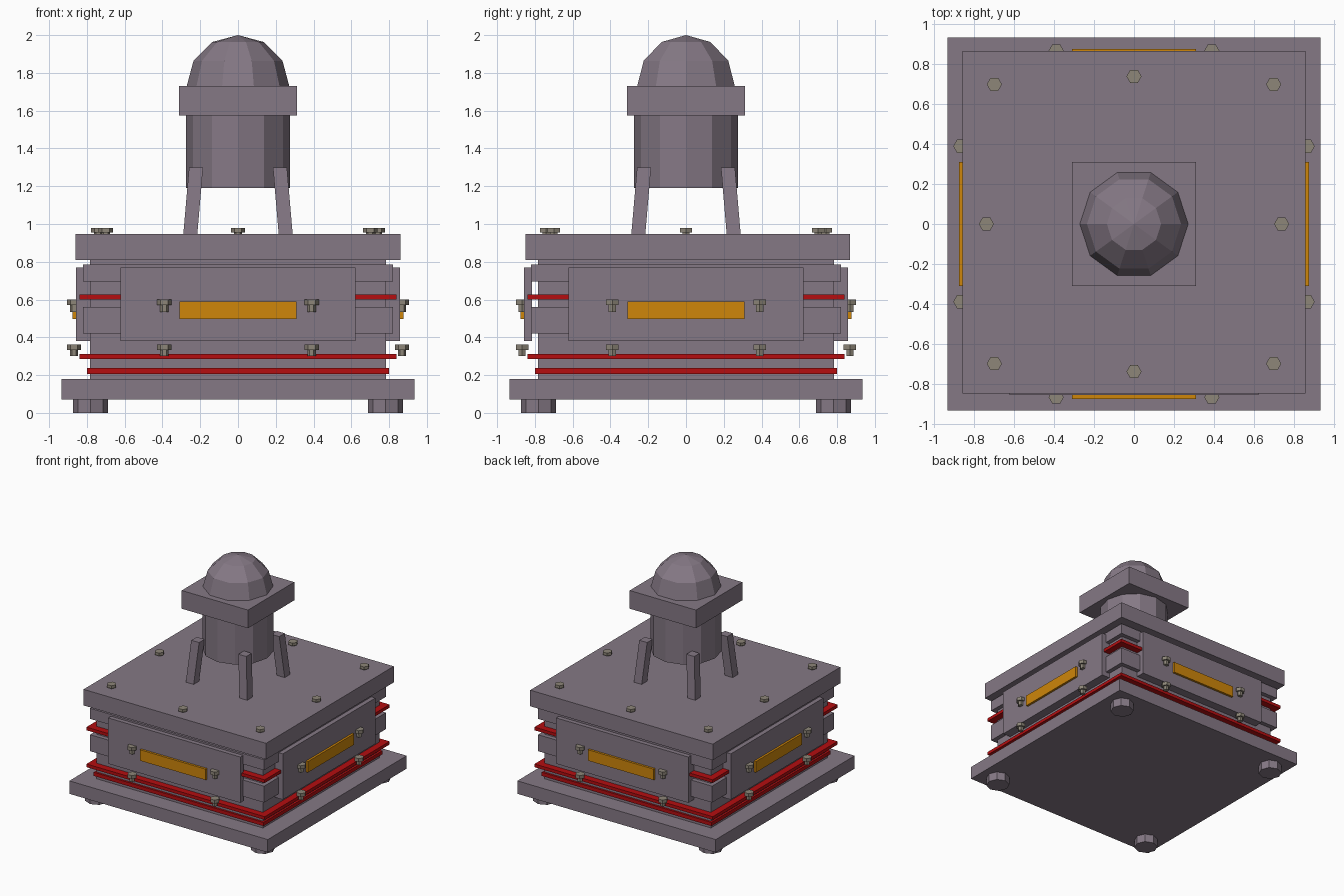
import bpy, bmesh, math
from mathutils import Vector

if "Cube" in bpy.data.objects:
    bpy.data.objects.remove(bpy.data.objects["Cube"])


def material(name, rgb):
    m = bpy.data.materials.new(name)
    m.diffuse_color = (*rgb, 1)
    m.use_nodes = True
    m.node_tree.nodes["Principled BSDF"].inputs["Base Color"].default_value = m.diffuse_color
    return m


MAUVE = material("mauve metal", (0.235, 0.19, 0.235))
RED = material("red band", (0.46, 0.004, 0.005))
ORANGE = material("orange glow", (0.62, 0.24, 0.003))
BOLT = material("bolt metal", (0.27, 0.24, 0.19))


def finish(name, bm, mat):
    bmesh.ops.recalc_face_normals(bm, faces=bm.faces)
    me = bpy.data.meshes.new(name)
    bm.to_mesh(me)
    bm.free()
    me.materials.append(mat)
    ob = bpy.data.objects.new(name, me)
    bpy.context.collection.objects.link(ob)
    return ob


def box(name, x, y, z, mat=MAUVE):
    """Box from (min, max) ranges."""
    bm = bmesh.new()
    bmesh.ops.create_cube(bm, size=1)
    for v in bm.verts:
        v.co = Vector([r[0] + (c + 0.5) * (r[1] - r[0]) for c, r in zip(v.co, (x, y, z))])
    return finish(name, bm, mat)


def slab(name, half, z0, z1, mat=MAUVE):
    return box(name, (-half, half), (-half, half), (z0, z1), mat)


def lathe(name, profile, sides, at=(0, 0), turn=0, mat=MAUVE):
    """Faceted solid from stacked (radius, z) rings."""
    bm = bmesh.new()
    rings = []
    for r, z in profile:
        rings.append([bm.verts.new((at[0] + r * math.cos(turn + 2 * math.pi * i / sides),
                                    at[1] + r * math.sin(turn + 2 * math.pi * i / sides), z))
                      for i in range(sides)])
    for a, b in zip(rings, rings[1:]):
        for i in range(sides):
            j = (i + 1) % sides
            bm.faces.new((a[i], a[j], b[j], b[i]))
    bm.faces.new(rings[0])
    bm.faces.new(rings[-1])
    bmesh.ops.remove_doubles(bm, verts=bm.verts, dist=0.0005)
    return finish(name, bm, mat)


def bolt(name, x, y, z0, z_neck, z1):
    lathe(name, [(0.022, z0), (0.022, z_neck), (0.038, z_neck), (0.038, z1)], 6, (x, y), 0, BOLT)


# Base, core, bands and lid
slab("base_plate", 0.935, 0.07, 0.18)
slab("core", 0.783, 0.17, 0.82)
slab("lower_band", 0.82, 0.42, 0.56)
slab("upper_band", 0.82, 0.695, 0.785)
box("lid", (-0.86, 0.86), (-0.85, 0.868), (0.81, 0.947))
for i, (half, z0, z1) in enumerate([(0.80, 0.207, 0.238), (0.84, 0.286, 0.313), (0.84, 0.60, 0.627)]):
    slab(f"red_ring_{i}", half, z0, z1, RED)

# Side panels with glowing strips and upright bolts
for side in range(4):
    ang = side * math.pi / 2
    inner = -0.815 if side == 0 else -0.77
    panel = box(f"side_panel_{side}", (-0.623, 0.623), (-0.858, inner), (0.38, 0.77))
    strip = box(f"glow_strip_{side}", (-0.31, 0.31), (-0.877, -0.85), (0.497, 0.59), ORANGE)
    panel.rotation_euler.z = strip.rotation_euler.z = ang
    for u in (-0.39, 0.39):
        x = u * math.cos(ang) + 0.868 * math.sin(ang)
        y = u * math.sin(ang) - 0.868 * math.cos(ang)
        bolt(f"panel_bolt_{side}", x, y, 0.535, 0.57, 0.60)
        bolt(f"ring_bolt_{side}", x, y, 0.30, 0.332, 0.362)

# Lid bolts around the edge
for ix in (-1, 0, 1):
    for iy in (-1, 0, 1):
        if ix or iy:
            r = 0.70 if ix and iy else 0.74
            bolt("lid_bolt", ix * r, iy * r, 0.93, 0.956, 0.98)

# Feet and leaning lamp struts at the corners
for sx in (-1, 1):
    for sy in (-1, 1):
        lathe("foot", [(0.093, 0), (0.093, 0.075)], 8, (sx * 0.781, sy * 0.781))
        strut = box("lamp_strut", (-0.037, 0.037), (-0.037, 0.037), (0.94, 1.30))
        for v in strut.data.vertices:
            c = 0.253 if v.co.z < 1 else 0.222
            v.co.x += sx * c
            v.co.y += sy * c

# Lamp: barrel, square collar and dome
lathe("lamp_barrel", [(0.275, 1.19), (0.275, 1.60)], 12)
slab("lamp_collar", 0.312, 1.575, 1.73)
dome = [(0.272 * math.cos(math.radians(a)), 1.728 + 0.272 * math.sin(math.radians(a)))
        for a in (0, 30, 60, 90)]
lathe("lamp_dome", dome, 10)
